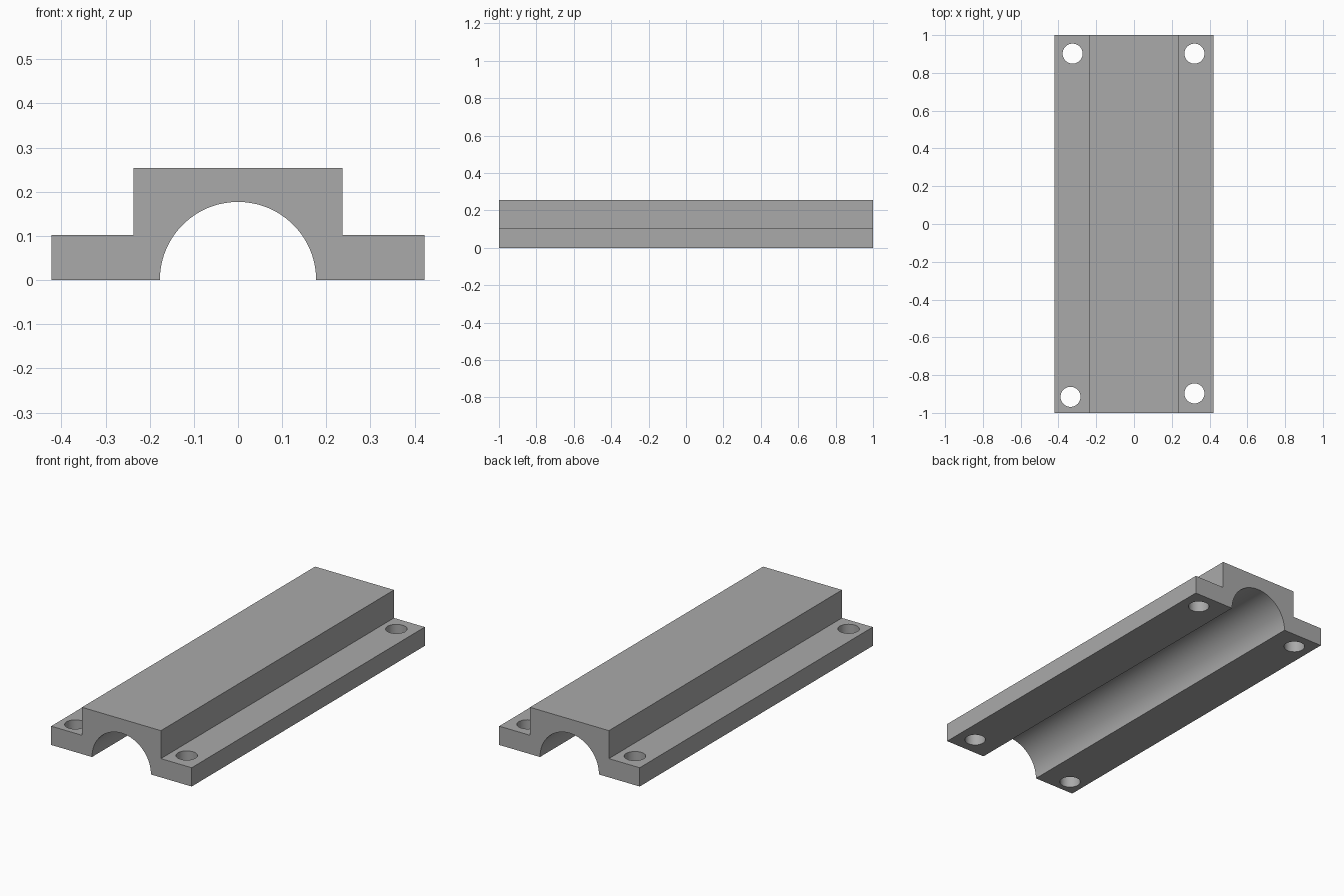
import bpy, bmesh, math

cube = bpy.data.objects.get("Cube")
if cube:
    bpy.data.objects.remove(cube, do_unlink=True)

HALF_LENGTH = 1.0
FLANGE_X, FLANGE_Z = 0.422, 0.102
BODY_X, BODY_Z = 0.237, 0.254
BORE_R, HOLE_R = 0.177, 0.053
ARC_STEPS = 48

grey = bpy.data.materials.new("plain grey")
grey.use_nodes = True
colour = (0.4, 0.4, 0.4, 1)
grey.diffuse_color = colour
grey.node_tree.nodes["Principled BSDF"].inputs["Base Color"].default_value = colour

# Cross-section: stepped outline, then the half-round channel underneath
right_side = [(FLANGE_X, 0), (FLANGE_X, FLANGE_Z), (BODY_X, FLANGE_Z), (BODY_X, BODY_Z)]
outline = right_side + [(-x, z) for x, z in reversed(right_side)]
for i in range(ARC_STEPS + 1):
    a = math.pi * (1 - i / ARC_STEPS)
    outline.append((BORE_R * math.cos(a), BORE_R * math.sin(a)))

# Extrude the cross-section along y
bm = bmesh.new()
end = bm.faces.new([bm.verts.new((x, -HALF_LENGTH, z)) for x, z in outline])
extruded = bmesh.ops.extrude_face_region(bm, geom=[end], use_keep_orig=True)
new_verts = [g for g in extruded["geom"] if isinstance(g, bmesh.types.BMVert)]
bmesh.ops.translate(bm, vec=(0, 2 * HALF_LENGTH, 0), verts=new_verts)
bmesh.ops.recalc_face_normals(bm, faces=bm.faces)
mesh = bpy.data.meshes.new("channel_block")
bm.to_mesh(mesh)
bm.free()
block = bpy.data.objects.new("channel_block", mesh)
bpy.context.collection.objects.link(block)
mesh.materials.append(grey)

# Mounting holes through the flanges
bpy.context.view_layer.objects.active = block
for x, y in [(-0.325, 0.902), (0.32, 0.902), (-0.336, -0.915), (0.32, -0.897)]:
    bpy.ops.mesh.primitive_cylinder_add(vertices=48, radius=HOLE_R, depth=0.4,
                                        location=(x, y, FLANGE_Z / 2))
    cutter = bpy.context.object
    cutter.name = "hole_cutter"
    cutter.hide_render = True
    cutter.data.materials.append(grey)
    cut = block.modifiers.new("mounting_hole", 'BOOLEAN')
    cut.operation = 'DIFFERENCE'
    cut.solver = 'EXACT'
    cut.object = cutter
    bpy.context.view_layer.objects.active = block
    bpy.ops.object.modifier_apply(modifier=cut.name)
    bpy.data.objects.remove(cutter, do_unlink=True)

# Smooth bore and holes, crisp outer edges
bpy.ops.object.select_all(action='DESELECT')
block.select_set(True)
bpy.context.view_layer.objects.active = block
bpy.ops.object.shade_smooth_by_angle(angle=math.radians(30))
